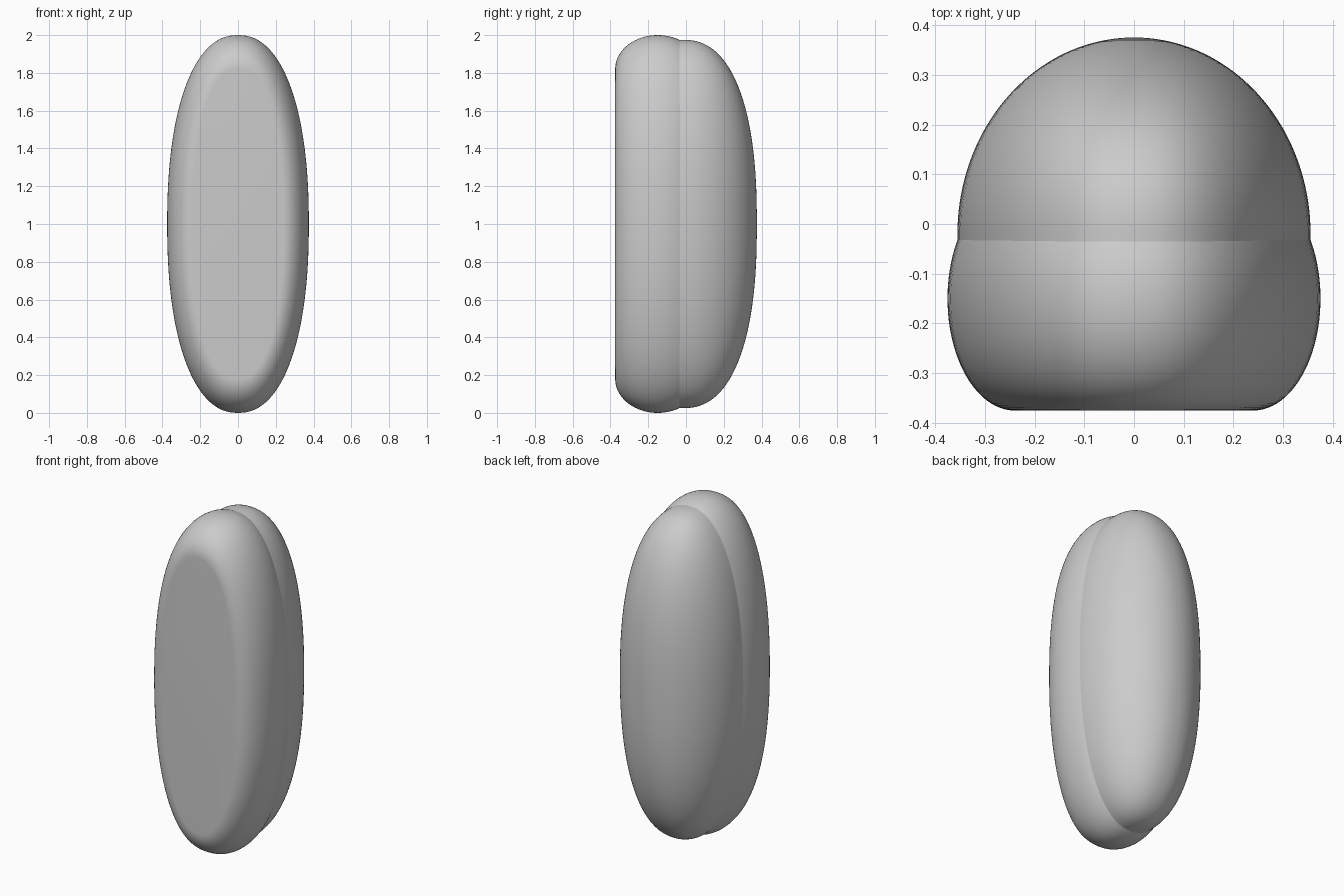
import bpy, bmesh
from math import sin, cos, pi

cube = bpy.data.objects.get("Cube")
if cube:
    bpy.data.objects.remove(cube, do_unlink=True)

grey = bpy.data.materials.new("light_grey")
grey.use_nodes = True
colour = (0.6, 0.6, 0.6, 1)
grey.diffuse_color = colour
grey.node_tree.nodes["Principled BSDF"].inputs["Base Color"].default_value = colour

SIDES = 128


def power(v, p):
    return abs(v) ** p * (1 if v >= 0 else -1)


def loft(name, rings, n):
    """Join upright superellipse rings, each (y, half width, half height)."""
    bm = bmesh.new()
    loops = []
    for y, a, b in rings:
        angles = [2 * pi * i / SIDES for i in range(SIDES)]
        loops.append([bm.verts.new((a * power(cos(t), 2 / n), y, 1 + b * power(sin(t), 2 / n)))
                      for t in angles])
    for lo, hi in zip(loops, loops[1:]):
        for i in range(SIDES):
            j = (i + 1) % SIDES
            bm.faces.new((lo[i], lo[j], hi[j], hi[i]))
    bm.faces.new(loops[0])
    bm.faces.new(loops[-1])
    bmesh.ops.recalc_face_normals(bm, faces=bm.faces)
    mesh = bpy.data.meshes.new(name)
    bm.to_mesh(mesh)
    bm.free()
    mesh.materials.append(grey)
    obj = bpy.data.objects.new(name, mesh)
    bpy.context.collection.objects.link(obj)
    bpy.ops.object.select_all(action="DESELECT")
    obj.select_set(True)
    bpy.context.view_layer.objects.active = obj
    bpy.ops.object.shade_smooth_by_angle(angle=0.6)
    return obj


# Front pad: flat face with a broad rounded rim
rim = []
for i in range(33):
    t = -pi / 2 + i / 32 * (pi / 2 + 0.75)
    inset = 1 - cos(t)
    rim.append((-0.15 + 0.225 * sin(t), 0.375 - 0.135 * inset, 1 - 0.18 * inset))
loft("front_pad", rim, 2.25)

# Back shell: rounded dome, slightly narrower than the pad
dome = [(-0.05, 0.355, 0.975)]
for i in range(41):
    t = i / 40 * (pi / 2 - 0.01)
    dome.append((-0.02 + 0.395 * sin(t), 0.355 * cos(t), 0.975 * (1 - sin(t) ** 2.4) ** (1 / 2.4)))
loft("back_shell", dome, 2.25)
